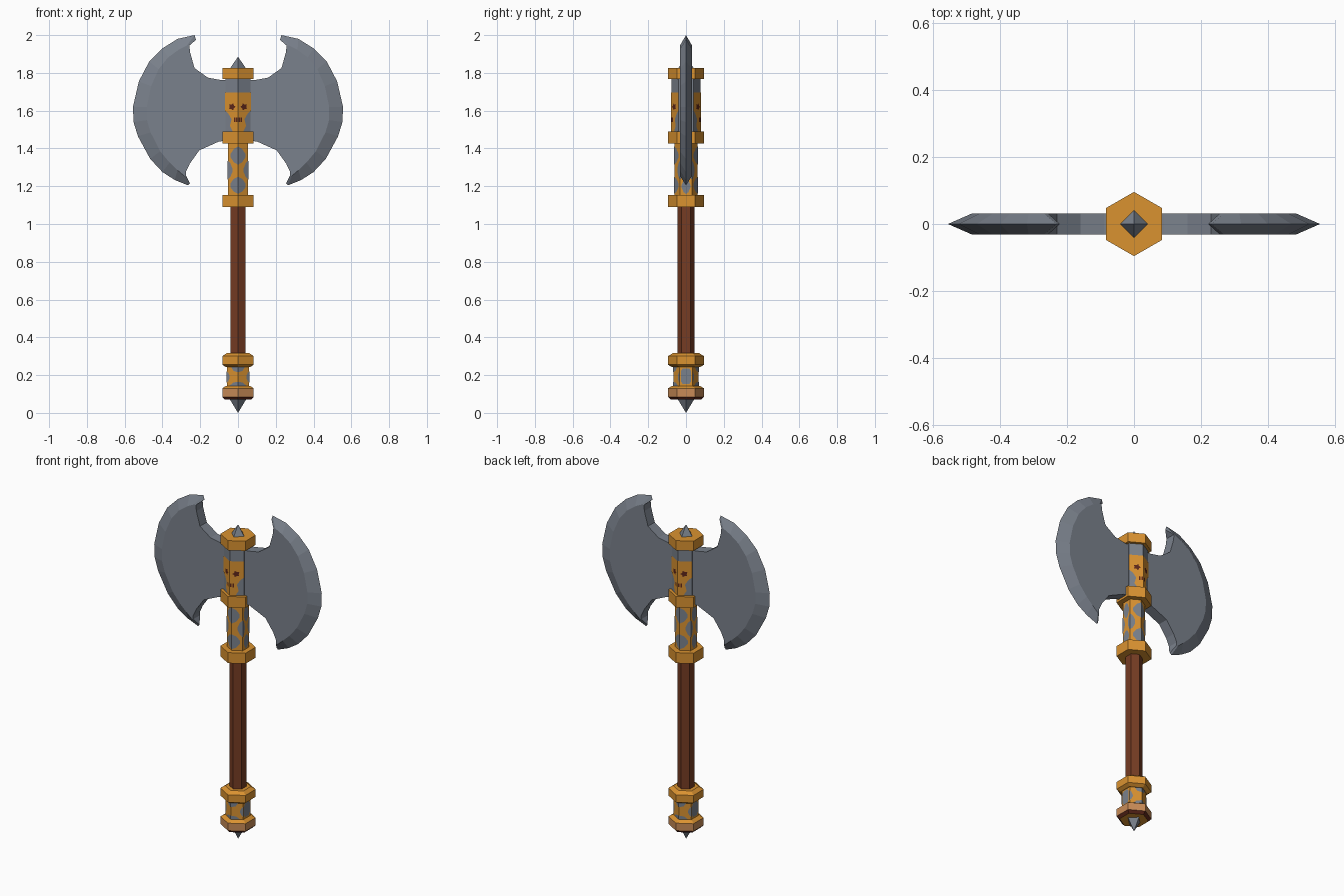
import bpy, bmesh, math
from mathutils import Vector

if "Cube" in bpy.data.objects:
    bpy.data.objects.remove(bpy.data.objects["Cube"])


def mat(name, col):
    m = bpy.data.materials.new(name)
    m.diffuse_color = (*col, 1)
    m.use_nodes = True
    m.node_tree.nodes["Principled BSDF"].inputs["Base Color"].default_value = m.diffuse_color
    return m


STEEL = mat("steel", (0.195, 0.220, 0.262))
GOLD = mat("gold", (0.70, 0.290, 0.030))
WOOD = mat("red_brown_wood", (0.180, 0.045, 0.017))
TAN = mat("tan_bronze", (0.580, 0.260, 0.095))
DARK = mat("dark_red", (0.110, 0.020, 0.010))


def finish(name, bm, mats, fix=True):
    if fix:
        bmesh.ops.recalc_face_normals(bm, faces=bm.faces)
    me = bpy.data.meshes.new(name)
    bm.to_mesh(me)
    bm.free()
    for m in mats:
        me.materials.append(m)
    ob = bpy.data.objects.new(name, me)
    bpy.context.collection.objects.link(ob)
    return ob


def polar(r, deg, z):
    a = math.radians(deg)
    return Vector((r * math.cos(a), r * math.sin(a), z))


def turned(name, profile, mats, sides=6, start=30, rule=None):
    """Closed faceted solid from (radius, z) points, listed bottom to top."""
    bm = bmesh.new()
    rings = []
    for r, z in profile:
        if r == 0:
            rings.append([bm.verts.new((0, 0, z))] * sides)
        else:
            rings.append([bm.verts.new(polar(r, start + 360 * i / sides, z)) for i in range(sides)])
    for a, b in zip(rings, rings[1:]):
        for i in range(sides):
            j = (i + 1) % sides
            bm.faces.new(list(dict.fromkeys((a[i], a[j], b[j], b[i]))))
    for ring in (rings[0], rings[-1]):
        if len(set(ring)) > 1:
            bm.faces.new(ring)
    bmesh.ops.recalc_face_normals(bm, faces=bm.faces)
    if rule:
        for f in bm.faces:
            f.material_index = rule(f)
    return finish(name, bm, mats)


def plates(name, radius, shapes, facets, material):
    """Thin inlays: (u, z) outlines laid on hexagon facets (start angle, end angle)."""
    bm = bmesh.new()
    for a, b in facets:
        for shape in shapes:
            f = bm.faces.new([bm.verts.new(polar(radius, a, z).lerp(polar(radius, b, z), u)) for u, z in shape])
            f.normal_update()
            mid = f.calc_center_median()
            if f.normal.dot(Vector((mid.x, mid.y, 0))) < 0:
                f.normal_flip()
    return finish(name, bm, [material], fix=False)


FRONT_BACK = [(270, 330), (270, 210), (90, 30), (90, 150)]
SIDES = [(-30, 30), (150, 210)]

# Shaft and sleeves
turned("handle", [(0.046, 0.24), (0.046, 1.12)], [WOOD])
turned("head_sleeve", [(0.077, 1.46), (0.077, 1.80)], [STEEL])
turned("neck_sleeve", [(0.061, 1.12), (0.061, 1.46)], [GOLD])
turned("pommel_sleeve", [(0.067, 0.11), (0.067, 0.26)], [GOLD])

# Collars
for nm, lo, hi in (("top_collar", 1.767, 1.825), ("middle_collar", 1.425, 1.490), ("lower_collar", 1.090, 1.153)):
    turned(nm, [(0.096, lo), (0.096, hi)], [GOLD])
turned("grip_collar", [(0.075, 0.243), (0.096, 0.255), (0.096, 0.300), (0.070, 0.316)], [GOLD])
turned("pommel_collar", [(0.080, 0.070), (0.096, 0.085), (0.096, 0.130), (0.075, 0.142)],
       [GOLD, TAN, DARK],
       rule=lambda f: 1 if abs(f.normal.z) < 0.3 else (2 if -0.95 < f.normal.z < 0 else 0))

# Spikes
turned("top_spike", [(0.045, 1.82), (0, 1.885)], [STEEL], 4, 0)
turned("bottom_spike", [(0, 0.0), (0.045, 0.075)], [STEEL], 4, 0)

# Face inlay on the head sleeve
mask = [(0, 1.695), (1, 1.695), (1, 1.60), (0.75, 1.585), (0.5, 1.555), (0.62, 1.52), (0.4, 1.49), (0, 1.49)]
eye = [(0.45 + (0.27 if i % 2 else 0.17) * math.cos(i * math.pi / 5),
        1.62 + (0.02 if i % 2 else 0.012) * math.sin(i * math.pi / 5)) for i in range(10)]
teeth = [[(u, 1.54), (u + 0.1, 1.54), (u + 0.1, 1.563), (u, 1.563)] for u in (0.04, 0.2)]
plates("mask_inlay", 0.079, [mask], FRONT_BACK, GOLD)
plates("mask_eyes", 0.081, [eye] + teeth, FRONT_BACK, DARK)


# Steel lattice inlays on the neck and pommel sleeves
def half_blob(u0, w, z, h):
    return [(u0, z + h), (u0 + w * 0.55, z + h * 0.75), (u0 + w, z + h * 0.2),
            (u0 + w, z - h * 0.2), (u0 + w * 0.55, z - h * 0.75), (u0, z - h)]


def blob(w, z, h):
    left, right = half_blob(0.5, -w, z, h), half_blob(0.5, w, z, h)
    return right + left[-2:0:-1]


plates("neck_inlay", 0.063, [half_blob(0, 0.72, 1.362, 0.048), half_blob(0, 0.75, 1.205, 0.045),
                             half_blob(1, -0.45, 1.285, 0.05)], FRONT_BACK, STEEL)
plates("neck_side_inlay", 0.063, [half_blob(0, 0.3, 1.285, 0.05), half_blob(1, -0.3, 1.285, 0.05),
                                  blob(0.36, 1.365, 0.048), blob(0.36, 1.20, 0.042)], SIDES, STEEL)
plates("pommel_inlay", 0.069, [[(0, 0.242), (0.6, 0.242), (0.4, 0.222), (0, 0.215)],
                               [(0, 0.165), (0.45, 0.16), (0.75, 0.143), (0, 0.143)],
                               half_blob(1, -0.25, 0.19, 0.03)], FRONT_BACK, STEEL)
plates("pommel_side_inlay", 0.069, [[(0.12, 0.165), (0.25, 0.152), (0.75, 0.152), (0.88, 0.165),
                                     (0.88, 0.222), (0.75, 0.235), (0.25, 0.235), (0.12, 0.222)]], SIDES, STEEL)

# Axe blades: cutting edge on the centre plane, bevel line at full thickness
edge = [(0.222, 1.975), (0.23, 2.0), (0.32, 1.98), (0.40, 1.93), (0.47, 1.86), (0.525, 1.755), (0.556, 1.62),
        (0.553, 1.54), (0.53, 1.465), (0.465, 1.345), (0.40, 1.275), (0.335, 1.233), (0.265, 1.205), (0.255, 1.215)]
bevel = [(0.257, 1.945), (0.27, 1.945), (0.315, 1.922), (0.37, 1.882), (0.42, 1.82), (0.46, 1.73), (0.483, 1.62),
         (0.482, 1.55), (0.463, 1.485), (0.412, 1.385), (0.362, 1.325), (0.32, 1.285), (0.285, 1.255), (0.275, 1.255)]
throat = [(0.276, 1.275), (0.255, 1.32), (0.205, 1.39), (0.10, 1.437), (0.0, 1.445),
          (0.0, 1.76), (0.09, 1.762), (0.16, 1.775), (0.23, 1.825), (0.254, 1.91)]
T = 0.032
for nm, s in (("right_blade", 1), ("left_blade", -1)):
    bm = bmesh.new()
    mid = [bm.verts.new((s * x, 0, z)) for x, z in edge]
    layers = []
    for y in (-T, T):
        outer = [bm.verts.new((s * x, y, z)) for x, z in bevel]
        inner = [bm.verts.new((s * x, y, z)) for x, z in throat]
        bm.faces.new(outer + inner)
        for i in range(len(mid) - 1):
            bm.faces.new((mid[i], mid[i + 1], outer[i + 1], outer[i]))
        layers.append([outer[-1]] + inner + [outer[0]])
    a, b = layers
    for i in range(len(a) - 1):
        bm.faces.new((a[i], a[i + 1], b[i + 1], b[i]))
    bm.faces.new((a[0], b[0], mid[-1]))
    bm.faces.new((a[-1], b[-1], mid[0]))
    finish(nm, bm, [STEEL])
